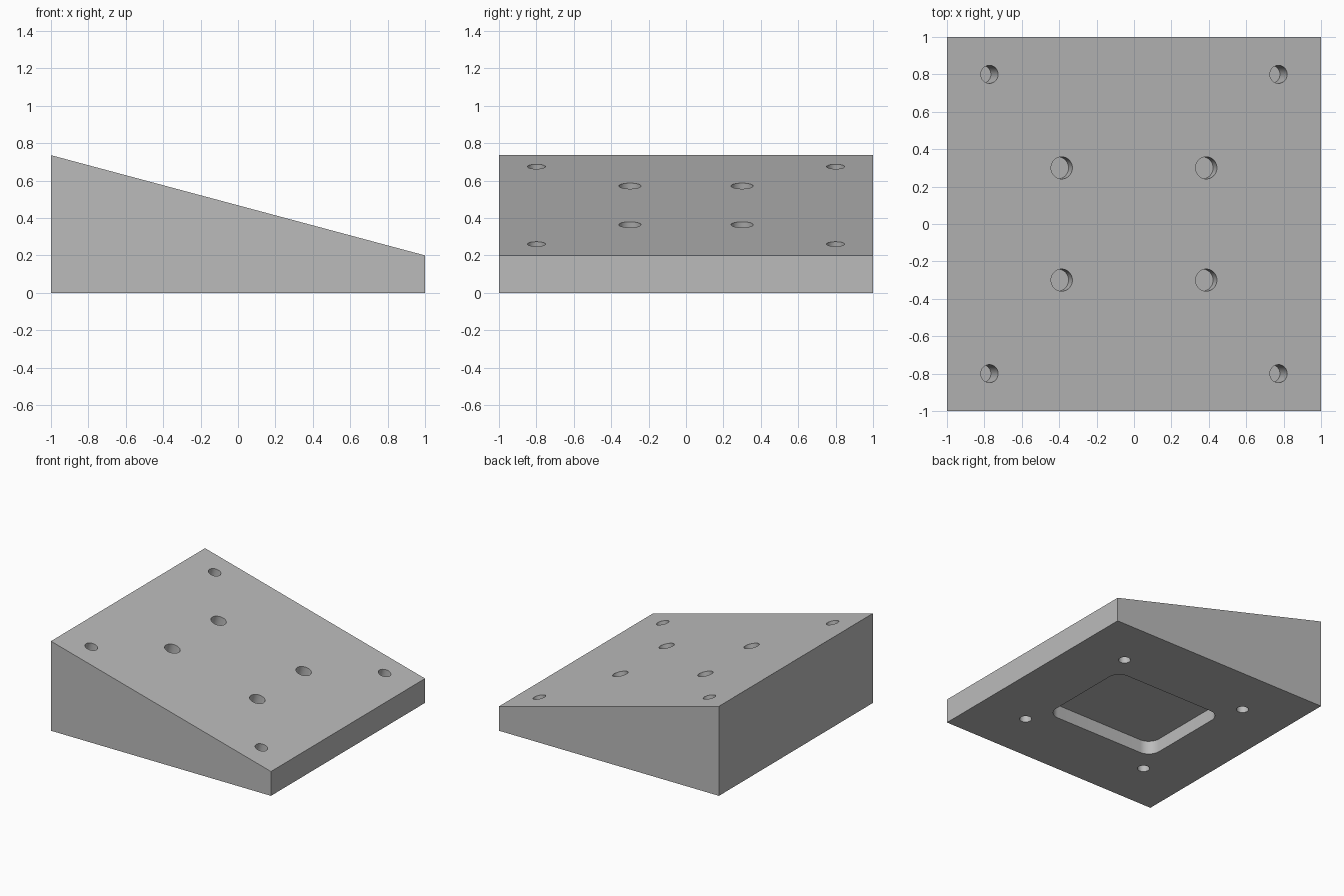
import bpy, bmesh, math
from mathutils import Matrix, Vector

if "Cube" in bpy.data.objects:
    bpy.data.objects.remove(bpy.data.objects["Cube"], do_unlink=True)

TILT = math.radians(15)
LOW = 0.2
HIGH = LOW + 2 * math.tan(TILT)
OVER = 0.1  # how far each cutter sticks out of the surface

grey = bpy.data.materials.new("plain grey")
grey.use_nodes = True
grey.diffuse_color = (0.5, 0.5, 0.5, 1)
grey.node_tree.nodes["Principled BSDF"].inputs["Base Color"].default_value = (0.5, 0.5, 0.5, 1)


def prism(name, profile, vector):
    """Extrude a closed profile along a vector."""
    bm = bmesh.new()
    face = bm.faces.new([bm.verts.new(p) for p in profile])
    out = bmesh.ops.extrude_face_region(bm, geom=[face])
    verts = [g for g in out["geom"] if isinstance(g, bmesh.types.BMVert)]
    bmesh.ops.translate(bm, verts=verts, vec=vector)
    bmesh.ops.recalc_face_normals(bm, faces=bm.faces)
    return finish(name, bm)


def finish(name, bm):
    mesh = bpy.data.meshes.new(name)
    bm.to_mesh(mesh)
    bm.free()
    mesh.materials.append(grey)
    obj = bpy.data.objects.new(name, mesh)
    bpy.context.collection.objects.link(obj)
    return obj


def drill(mouth, outward, radius, depth):
    """Cylinder cutter for a blind hole with its mouth at a surface point."""
    bm = bmesh.new()
    turn = Vector((0, 0, 1)).rotation_difference(outward).to_matrix().to_4x4()
    centre = mouth + outward * (OVER - depth) / 2
    bmesh.ops.create_cone(bm, cap_ends=True, segments=48, radius1=radius, radius2=radius,
                          depth=depth + OVER, matrix=Matrix.Translation(centre) @ turn)
    return finish("hole_cutter", bm)


def rounded_rectangle(a, b, r, z, steps=10):
    points = []
    for i, (sx, sy) in enumerate([(1, 1), (-1, 1), (-1, -1), (1, -1)]):
        for k in range(steps + 1):
            t = (i + k / steps) * math.pi / 2
            points.append((sx * (a - r) + r * math.cos(t), sy * (b - r) + r * math.sin(t), z))
    return points


# Wedge body
wedge = prism("wedge_block", [(-1, -1, 0), (1, -1, 0), (1, -1, LOW), (-1, -1, HIGH)], (0, 2, 0))

# Rounded pocket in the underside
cutters = [prism("pocket_cutter", rounded_rectangle(0.505, 0.41, 0.1, -OVER), (0, 0, OVER + 0.11))]

# Holes square to the slope, and four straight holes underneath
normal = Vector((math.sin(TILT), 0, math.cos(TILT)))
along = Vector((math.cos(TILT), 0, -math.sin(TILT)))
middle = Vector((0, 0, (LOW + HIGH) / 2))
for sx in (-1, 1):
    for sy in (-1, 1):
        for u, y, radius, depth in ((0.8, 0.8, 0.048, 0.15), (0.4, 0.3, 0.059, 0.08)):
            mouth = middle + along * u * sx + Vector((0, y * sy, 0))
            cutters.append(drill(mouth, normal, radius, depth))
        cutters.append(drill(Vector((0.58 * sx, 0.58 * sy, 0)), Vector((0, 0, -1)), 0.045, 0.15))

# Cut everything out of the wedge
bpy.context.view_layer.objects.active = wedge
for cutter in cutters:
    cutter.hide_render = True
    cut = wedge.modifiers.new("cut", "BOOLEAN")
    cut.operation = "DIFFERENCE"
    cut.solver = "EXACT"
    cut.object = cutter
    bpy.ops.object.modifier_apply(modifier=cut.name)
    bpy.data.objects.remove(cutter, do_unlink=True)

# Smooth hole walls, sharp edges
bpy.ops.object.select_all(action="DESELECT")
wedge.select_set(True)
bpy.ops.object.shade_smooth_by_angle(angle=math.radians(30))
